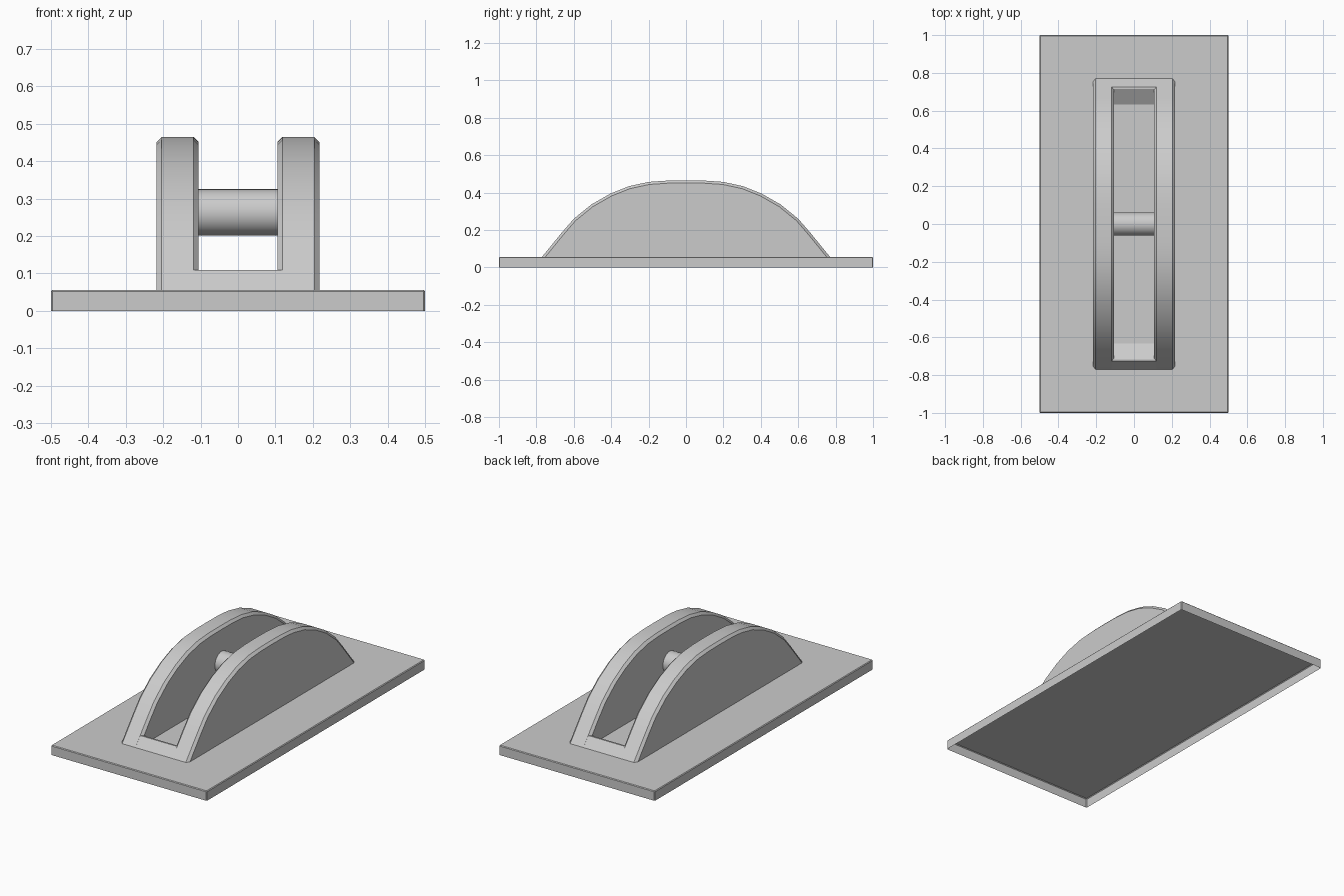
import bpy, bmesh, math
from mathutils import Matrix, Vector

if "Cube" in bpy.data.objects:
    bpy.data.objects.remove(bpy.data.objects["Cube"])


def finish(bm, name, angle=35):
    mesh = bpy.data.meshes.new(name)
    bm.to_mesh(mesh)
    bm.free()
    obj = bpy.data.objects.new(name, mesh)
    bpy.context.collection.objects.link(obj)
    bpy.ops.object.select_all(action='DESELECT')
    obj.select_set(True)
    bpy.context.view_layer.objects.active = obj
    bpy.ops.object.shade_smooth_by_angle(angle=math.radians(angle))
    return obj


def inset(profile, d):
    """Shift an arch profile of (y, z) points inward along its normals, feet staying on the plate."""
    out = []
    for i, (y, z) in enumerate(profile):
        a = Vector(profile[max(i - 1, 0)])
        b = Vector(profile[min(i + 1, len(profile) - 1)])
        t = (b - a).normalized()
        ends = i in (0, len(profile) - 1)
        if ends:
            out.append((y - math.copysign(d / abs(t.y), y), z))
        else:
            out.append((y + t.y * d, z - t.x * d))
    return out


def loft(bm, sections):
    """Bridge (x, profile) sections and cap both ends; the closing bottom stays open."""
    rings = [[bm.verts.new((x, y, z)) for y, z in prof] for x, prof in sections]
    for r0, r1 in zip(rings, rings[1:]):
        for i in range(len(r0) - 1):
            bm.faces.new((r0[i], r0[i + 1], r1[i + 1], r1[i]))
    bm.faces.new(rings[0])
    bm.faces.new(rings[-1][::-1])
    bmesh.ops.recalc_face_normals(bm, faces=bm.faces)


PLATE = 0.056

# Base plate: thin shell, open underneath, lightly eased edges
bm = bmesh.new()
bmesh.ops.create_cube(bm, size=1, matrix=Matrix.Translation((0, 0, PLATE / 2))
                      @ Matrix.Diagonal((1, 2, PLATE, 1)))
bmesh.ops.delete(bm, geom=[f for f in bm.faces if f.normal.z < -0.5], context='FACES_ONLY')
edges = [e for e in bm.edges if not e.is_boundary]
bmesh.ops.bevel(bm, geom=edges, offset=0.004, segments=1, affect='EDGES')
finish(bm, "base_plate")

# Arched cheeks with chamfered rims
half = [(-0.77, PLATE), (-0.665, 0.185), (-0.6, 0.26), (-0.505, 0.337), (-0.405, 0.394),
        (-0.305, 0.434), (-0.2, 0.457), (-0.1, 0.464), (0, 0.465)]
arch = half + [(-y, z) for y, z in half[-2::-1]]
c = 0.014
for side, name in ((-1, "left_cheek"), (1, "right_cheek")):
    bm = bmesh.new()
    loft(bm, [(side * 0.105, inset(arch, c)), (side * (0.105 + c), arch),
              (side * (0.218 - c), arch), (side * 0.218, inset(arch, c))])
    finish(bm, name)

# Low sloped lips joining the cheeks at both ends
lip = [(0.77, PLATE), (0.726, 0.109), (0.716, 0.109), (0.632, PLATE)]
for side, name in ((-1, "front_lip"), (1, "back_lip")):
    bm = bmesh.new()
    prof = [(side * y, z) for y, z in lip]
    loft(bm, [(-0.119, prof), (0.119, prof)])
    finish(bm, name, 20)

# Cross pin between the cheeks
bm = bmesh.new()
bmesh.ops.create_cone(bm, cap_ends=False, segments=32, radius1=0.062, radius2=0.062, depth=0.212,
                      matrix=Matrix.Translation((0, 0, 0.263)) @ Matrix.Rotation(math.pi / 2, 4, 'Y'))
finish(bm, "cross_pin")
